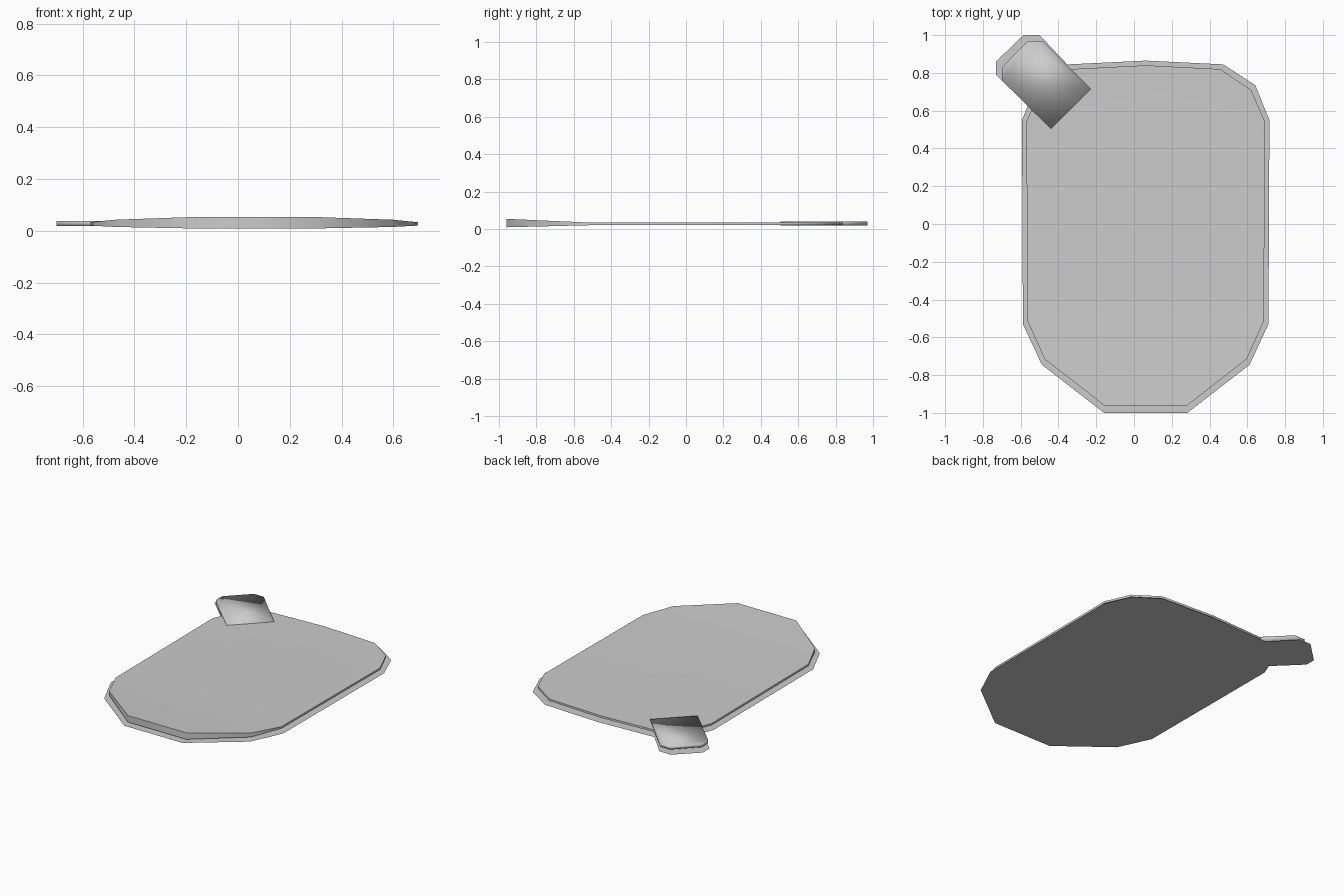
import bpy
import bmesh

if "Cube" in bpy.data.objects:
    bpy.data.objects.remove(bpy.data.objects["Cube"], do_unlink=True)

grey = bpy.data.materials.new("plain_grey")
grey.use_nodes = True
colour = (0.6, 0.6, 0.6, 1)
grey.diffuse_color = colour
grey.node_tree.nodes["Principled BSDF"].inputs["Base Color"].default_value = colour

CENTRE_X = 0.062   # symmetry line of the pad


def mirrored(half):
    """Close a right-hand half outline, listed front to back."""
    right = [(CENTRE_X + x, y) for x, y in half]
    left = [(CENTRE_X - x, y) for x, y in reversed(half) if x > 0]
    return right + left


def flat_part(name, outline, bottom, height=0, creases=(), lift=None, angle=None):
    """Extrude an outline, crease it across y, then optionally reshape in z."""
    bm = bmesh.new()
    face = bm.faces.new([bm.verts.new((x, y, bottom)) for x, y in outline])
    if height:
        top = bmesh.ops.extrude_face_region(bm, geom=[face], use_keep_orig=True)["geom"]
        for v in top:
            if isinstance(v, bmesh.types.BMVert):
                v.co.z += height
    for y in creases:
        bmesh.ops.bisect_plane(bm, geom=bm.verts[:] + bm.edges[:] + bm.faces[:],
                               dist=1e-4, plane_co=(0, y, 0), plane_no=(0, 1, 0))
    if lift:
        for v in bm.verts:
            v.co.z = lift(v.co)
    if height:
        bmesh.ops.recalc_face_normals(bm, faces=bm.faces)
    mesh = bpy.data.meshes.new(name)
    bm.to_mesh(mesh)
    bm.free()
    mesh.materials.append(grey)
    obj = bpy.data.objects.new(name, mesh)
    bpy.context.collection.objects.link(obj)
    bpy.ops.object.select_all(action="DESELECT")
    obj.select_set(True)
    bpy.context.view_layer.objects.active = obj
    if angle is None:
        bpy.ops.object.shade_smooth()
    else:
        bpy.ops.object.shade_smooth_by_angle(angle=angle)
    return obj


# Thin sheets on the ground
pad_sheet = [(0.22, -1), (0.55, -0.745), (0.65, -0.53), (0.655, 0.55),
             (0.58, 0.735), (0.41, 0.845), (0, 0.865)]
flat_part("pad_sheet", mirrored(pad_sheet), 0)
flat_part("tab_sheet", [(-0.44, 0.505), (-0.235, 0.72), (-0.5, 1), (-0.585, 1),
                        (-0.73, 0.86), (-0.73, 0.79)], 0.001)

# Main pad, thickening towards its front edge
BEND, FRONT = -0.515, -0.96
LOW, THICK = 0.02, 0.014


def thicken(co):
    t = max(0, (co.y - BEND) / (FRONT - BEND))
    return co.z + t * (0.02 if co.z > LOW + THICK / 2 else -0.011)


pad = [(0.22, FRONT), (0.535, -0.715), (0.625, BEND), (0.632, 0.54),
       (0.558, 0.71), (0.395, 0.82), (0, 0.84)]
flat_part("main_pad", mirrored(pad), LOW, THICK, (BEND, -0.715), thicken, 0.75)

# Softly shaded corner tab
flat_part("corner_tab", [(-0.44, 0.505), (-0.23, 0.715), (-0.485, 0.97),
                         (-0.56, 0.97), (-0.7, 0.83), (-0.7, 0.76)], 0.018, 0.021)
